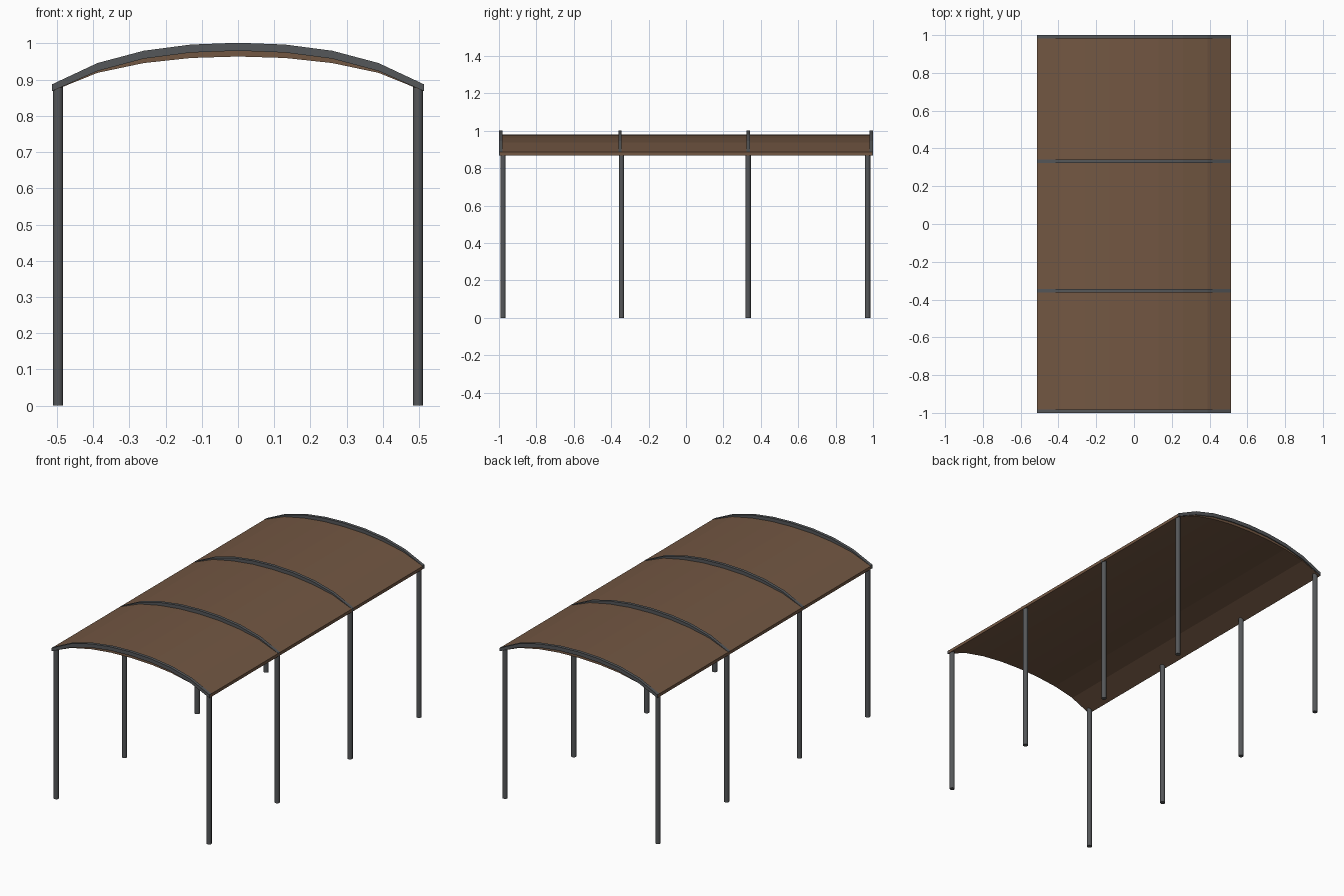
import bpy, bmesh

if "Cube" in bpy.data.objects:
    bpy.data.objects.remove(bpy.data.objects["Cube"])


def material(name, color):
    m = bpy.data.materials.new(name)
    m.diffuse_color = color
    m.use_nodes = True
    m.node_tree.nodes["Principled BSDF"].inputs["Base Color"].default_value = m.diffuse_color
    return m


brown = material("brown_panel", (0.17, 0.095, 0.055, 1))
steel = material("dark_steel", (0.09, 0.095, 0.1, 1))

# Half profiles from the ridge to the eave, mirrored across x
XS = (0, 0.13, 0.26, 0.388, 0.514)
RIB_TOP = (1.002, 0.997, 0.980, 0.946, 0.887)
RIB_BOTTOM = (0.980, 0.975, 0.958, 0.924, 0.868)
PANEL_TOP = (0.981, 0.977, 0.962, 0.936, 0.886)
PANEL_BOTTOM = (0.964, 0.960, 0.946, 0.919, 0.868)


def arch(name, top, bottom, y0, y1, mat):
    def full(zs):
        half = list(zip(XS, zs))
        return [(-x, z) for x, z in reversed(half[1:])] + half

    bm = bmesh.new()
    rows = [[bm.verts.new((x, y, z)) for x, z in full(zs)]
            for zs, y in ((top, y0), (top, y1), (bottom, y1), (bottom, y0))]
    for k in range(4):
        a, b = rows[k], rows[(k + 1) % 4]
        for i in range(len(a) - 1):
            bm.faces.new((a[i], a[i + 1], b[i + 1], b[i]))
    for i in (0, -1):
        bm.faces.new([r[i] for r in rows])
    bmesh.ops.recalc_face_normals(bm, faces=bm.faces)
    mesh = bpy.data.meshes.new(name)
    bm.to_mesh(mesh)
    bm.free()
    mesh.materials.append(mat)
    ob = bpy.data.objects.new(name, mesh)
    bpy.context.collection.objects.link(ob)


# Curved roof panel
arch("roof_panel", PANEL_TOP, PANEL_BOTTOM, -0.994, 0.994, brown)

# Arched ribs over the roof
for i, y in enumerate((-0.991, -0.353, 0.332, 0.991)):
    arch(f"roof_rib_{i + 1}", RIB_TOP, RIB_BOTTOM, y - 0.009, y + 0.009, steel)

# Round posts under each rib
for i, y in enumerate((-0.978, -0.345, 0.332, 0.971)):
    for side, x in (("left", -0.497), ("right", 0.497)):
        bpy.ops.mesh.primitive_cylinder_add(vertices=16, radius=0.0142, depth=0.88,
                                            location=(x, y, 0.44))
        post = bpy.context.object
        post.name = f"{side}_post_{i + 1}"
        post.data.materials.append(steel)
        bpy.ops.object.shade_smooth_by_angle()
